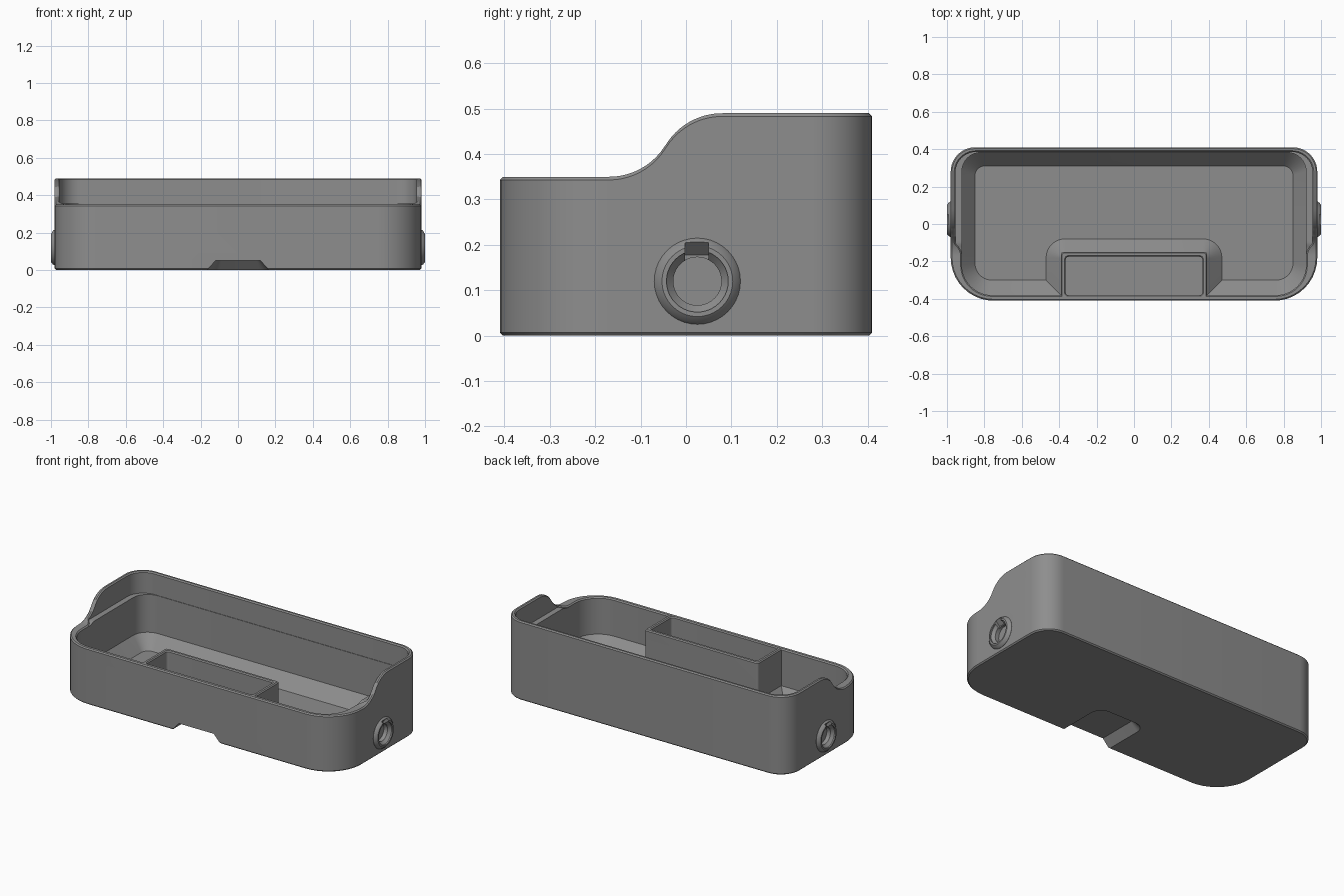
import bpy, bmesh, math

if "Cube" in bpy.data.objects:
    bpy.data.objects.remove(bpy.data.objects["Cube"])

grey = bpy.data.materials.new("mid_grey")
grey.diffuse_color = (0.27, 0.27, 0.27, 1)
grey.use_nodes = True
grey.node_tree.nodes["Principled BSDF"].inputs["Base Color"].default_value = grey.diffuse_color

LOW, HIGH = 0.35, 0.49          # front and back rim heights
S0, S1 = -0.17, 0.08            # start and end of the rim's S-curve
ARC_H, ARC_W = (HIGH - LOW) / 2, (S1 - S0) / 2
ARC_R = (ARC_H ** 2 + ARC_W ** 2) / (2 * ARC_H)


def rim(y):
    """Rim height: two tangent arcs joining the low front to the high back."""
    if y <= S0:
        return LOW
    if y >= S1:
        return HIGH
    if y < (S0 + S1) / 2:
        return LOW + ARC_R - math.sqrt(ARC_R ** 2 - (y - S0) ** 2)
    return HIGH - ARC_R + math.sqrt(ARC_R ** 2 - (S1 - y) ** 2)


def outline(x, y0, y1, rf, rb, d=0.0, steps=0, seg=10):
    """Rounded rectangle, counter-clockwise, inset by d, optional side samples."""
    x, y0, y1, rf, rb = x - d, y0 + d, y1 - d, rf - d, rb - d

    def corner(cx, cy, r, start):
        return [(cx + r * math.cos(start + math.pi / 2 * i / seg),
                 cy + r * math.sin(start + math.pi / 2 * i / seg)) for i in range(seg + 1)]
    ys = [S0 - 0.003 + (S1 - S0 + 0.006) * i / steps for i in range(steps + 1)] if steps else []
    return (corner(x - rf, y0 + rf, rf, -math.pi / 2) + [(x, y) for y in ys]
            + corner(x - rb, y1 - rb, rb, 0) + corner(-x + rb, y1 - rb, rb, math.pi / 2)
            + [(-x, y) for y in reversed(ys)] + corner(-x + rf, y0 + rf, rf, math.pi))


def at(pts, z):
    return [(x, y, z) for x, y in pts]


def loft(name, loops):
    """Solid through a series of matching loops, capped at both ends."""
    bm = bmesh.new()
    rows = [[bm.verts.new(p) for p in loop] for loop in loops]
    n = len(rows[0])
    for a, b in zip(rows, rows[1:]):
        for i in range(n):
            j = (i + 1) % n
            bm.faces.new((a[i], a[j], b[j], b[i]))
    bm.faces.new(list(reversed(rows[0])))
    bm.faces.new(rows[-1])
    bmesh.ops.remove_doubles(bm, verts=bm.verts, dist=1e-4)
    bmesh.ops.recalc_face_normals(bm, faces=bm.faces)
    me = bpy.data.meshes.new(name)
    bm.to_mesh(me)
    bm.free()
    me.materials.append(grey)
    ob = bpy.data.objects.new(name, me)
    bpy.context.collection.objects.link(ob)
    return ob


def lathe(name, side, profile, seg=40):
    """Turned solid about the side port's axis; profile is (radius, x)."""
    return loft(name, [[(side * x, 0.025 + r * math.cos(2 * math.pi * i / seg),
                         0.12 + r * math.sin(2 * math.pi * i / seg)) for i in range(seg)]
                       for r, x in profile])


def combine(target, tool, operation):
    mod = target.modifiers.new(operation.lower(), 'BOOLEAN')
    mod.operation, mod.object, mod.solver = operation, tool, 'EXACT'
    bpy.context.view_layer.objects.active = target
    bpy.ops.object.modifier_apply(modifier=mod.name)
    bpy.data.objects.remove(tool)


# Tray shell: up the outside, over the rim, down past the ledge to the floor
N, F = 24, 0.007


def outer(d):
    return outline(0.98, -0.41, 0.41, 0.23, 0.13, d, N)


def lower(d):
    return outline(0.92, -0.38, 0.382, 0.16, 0.10, d, N)


def upper(d):
    return outline(0.955, -0.38, 0.385, 0.16, 0.11, d, N)


def inner(d):
    """Thick wall at the low front, thin wall where the rim rises."""
    pts = []
    for (ax, ay), (bx, by) in zip(lower(d), upper(d)):
        f = min(1, max(0, (rim(ay) - LOW) / 0.015))
        pts.append((ax + (bx - ax) * f, ay + (by - ay) * f, f))
    return pts


wall = inner(0)
ledge = [0.34 + 0.015 * f for _, _, f in wall]
tray = loft("tray", [
    at(outer(F), 0), at(outer(0), F),
    [(x, y, rim(y) - F) for x, y in outer(0)],
    [(x, y, rim(y)) for x, y in outer(F)],
    [(x, y, rim(y)) for x, y, _ in inner(-F)],
    [(x, y, rim(y) - F) for x, y, _ in wall],
    [(x, y, z) for (x, y, _), z in zip(wall, ledge)],
    [(x, y, z) for (x, y), z in zip(lower(0), ledge)],
    at(lower(0), 0.12),
    at(outline(0.85, -0.30, 0.31, 0.09, 0.05, 0, N), 0.04)])

# Sloped plinth and walled compartment at the front
combine(tray, loft("plinth", [
    at(outline(0.48, -0.395, -0.07, 0.02, 0.11), 0.03),
    at(outline(0.385, -0.395, -0.165, 0.01, 0.02), 0.125)]), 'UNION')
combine(tray, loft("compartment", [
    at(outline(0.39, -0.395, -0.15, 0.01, 0.012), 0.06),
    at(outline(0.39, -0.395, -0.15, 0.01, 0.012), 0.343),
    at(outline(0.384, -0.394, -0.156, 0.008, 0.01), 0.3495)]), 'UNION')
combine(tray, loft("compartment_cut", [
    at(outline(0.365, -0.381, -0.175, 0.015, 0.015), 0.09),
    at(outline(0.365, -0.381, -0.175, 0.015, 0.015), 0.343),
    at(outline(0.372, -0.387, -0.168, 0.02, 0.02), 0.351),
    at(outline(0.372, -0.387, -0.168, 0.02, 0.02), 0.40)]), 'DIFFERENCE')

# Finger notch under the front edge
combine(tray, loft("notch_cut", [
    at(outline(0.174, -0.6, -0.09, 0.02, 0.08), -0.01),
    at(outline(0.12, -0.6, -0.144, 0.02, 0.03), 0.05)]), 'DIFFERENCE')

# Round side ports with a keyed bore
for side in (-1, 1):
    combine(tray, lathe("port", side, [
        (0.09, 0.94), (0.095, 0.981), (0.09, 0.99), (0.078, 1.0)]), 'UNION')
    combine(tray, lathe("port_bore", side, [
        (0.053, 0.95), (0.053, 0.975), (0.068, 0.992), (0.068, 1.02)]), 'DIFFERENCE')
    key = [(0.965, 0.10), (0.965, 0.178), (1.005, 0.219), (1.005, 0.10)]
    combine(tray, loft("key_cut", [[(side * x, y, z) for x, z in key]
                                   for y in (-0.002, 0.05)]), 'DIFFERENCE')

bpy.ops.object.select_all(action='DESELECT')
tray.select_set(True)
bpy.context.view_layer.objects.active = tray
bpy.ops.object.shade_smooth_by_angle(angle=math.radians(30))
